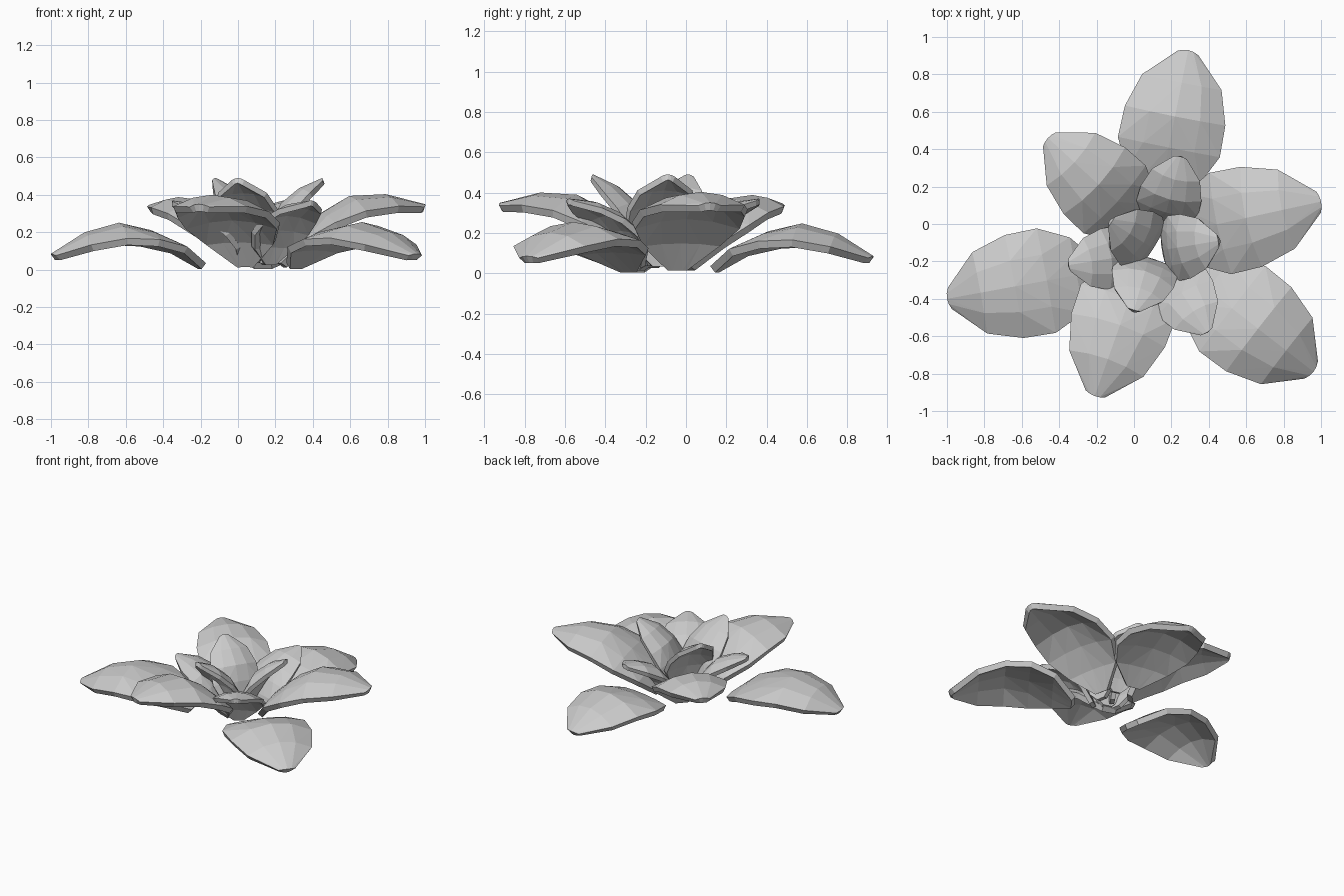
import bpy, bmesh
from mathutils import Vector

if "Cube" in bpy.data.objects:
    bpy.data.objects.remove(bpy.data.objects["Cube"])

# Petal stations: distance along chord, arch height, half width, edge droop (unit length)
STATIONS = [(0, 0, .06, 0), (.16, .11, .245, .015), (.36, .19, .34, .06), (.57, .225, .335, .10),
            (.79, .15, .265, .08), (1, 0, .07, .01)]
ACROSS = [-1, -.5, 0, .5, 1]


def petal(name, base, tip, width, thick, lift):
    """Arched, low-poly petal from base to tip."""
    b, t = Vector(base), Vector(tip)
    ax = t - b
    length = ax.length
    ax.normalize()
    side = Vector((0, 0, 1)).cross(ax).normalized()
    up = ax.cross(side)
    bm = bmesh.new()
    rows = []
    for s, h, w, droop in STATIONS:
        row = []
        for a in ACROSS:
            # gently rounded tip and drooping side edges
            along = s - (.02 * a * a if s > .9 else 0)
            p = b + length * (ax * along + side * (w * a * width)
                              + up * (h * lift - droop * a * a))
            row.append(bm.verts.new(p))
        rows.append(row)
    for r0, r1 in zip(rows, rows[1:]):
        for i in range(len(ACROSS) - 1):
            q = (r0[i], r1[i], r1[i + 1], r0[i + 1])
            k = 0 if i < 2 else 1
            bm.faces.new((q[k], q[k + 1], q[k + 2]))
            bm.faces.new((q[k], q[k + 2], q[(k + 3) % 4]))
    bmesh.ops.recalc_face_normals(bm, faces=bm.faces)
    bm.normal_update()
    if sum((f.normal.dot(up) for f in bm.faces)) < 0:
        bmesh.ops.reverse_faces(bm, faces=bm.faces)
    me = bpy.data.meshes.new(name)
    bm.to_mesh(me)
    bm.free()
    ob = bpy.data.objects.new(name, me)
    bpy.context.collection.objects.link(ob)
    m = ob.modifiers.new("thickness", 'SOLIDIFY')
    m.thickness = thick
    m.offset = -1


# name, tip height, thickness, width scale, arch scale, [(base xy, tip xy)]
RINGS = [
    ("low_outer_petal", .085, .04, 1.0, 1.0,
     [((.13, .13), (.29, .93)), ((-.18, -.25), (-1, -.40)), ((.29, -.27), (.96, -.79))]),
    ("raised_outer_petal", .35, .04, .95, 1.0,
     [((.05, -.19), (-.21, -.92)), ((.22, -.05), (1, .12)), ((.05, -.01), (-.46, .46))]),
    ("inner_petal", .37, .03, .97, .9,
     [((.15, -.02), (.25, .36)), ((.03, -.16), (-.35, -.22)), ((.16, -.22), (.39, -.58))]),
    ("centre_petal", .49, .03, .95, .9,
     [((.15, -.14), (.45, -.09)), ((.08, -.18), (.0, -.46)), ((.10, -.13), (-.12, .01))]),
]

for name, z, thick, width, lift, places in RINGS:
    for i, ((bx, by), (tx, ty)) in enumerate(places):
        petal(f"{name}_{i + 1}", (bx, by, .035), (tx, ty, z), width, thick, lift)
